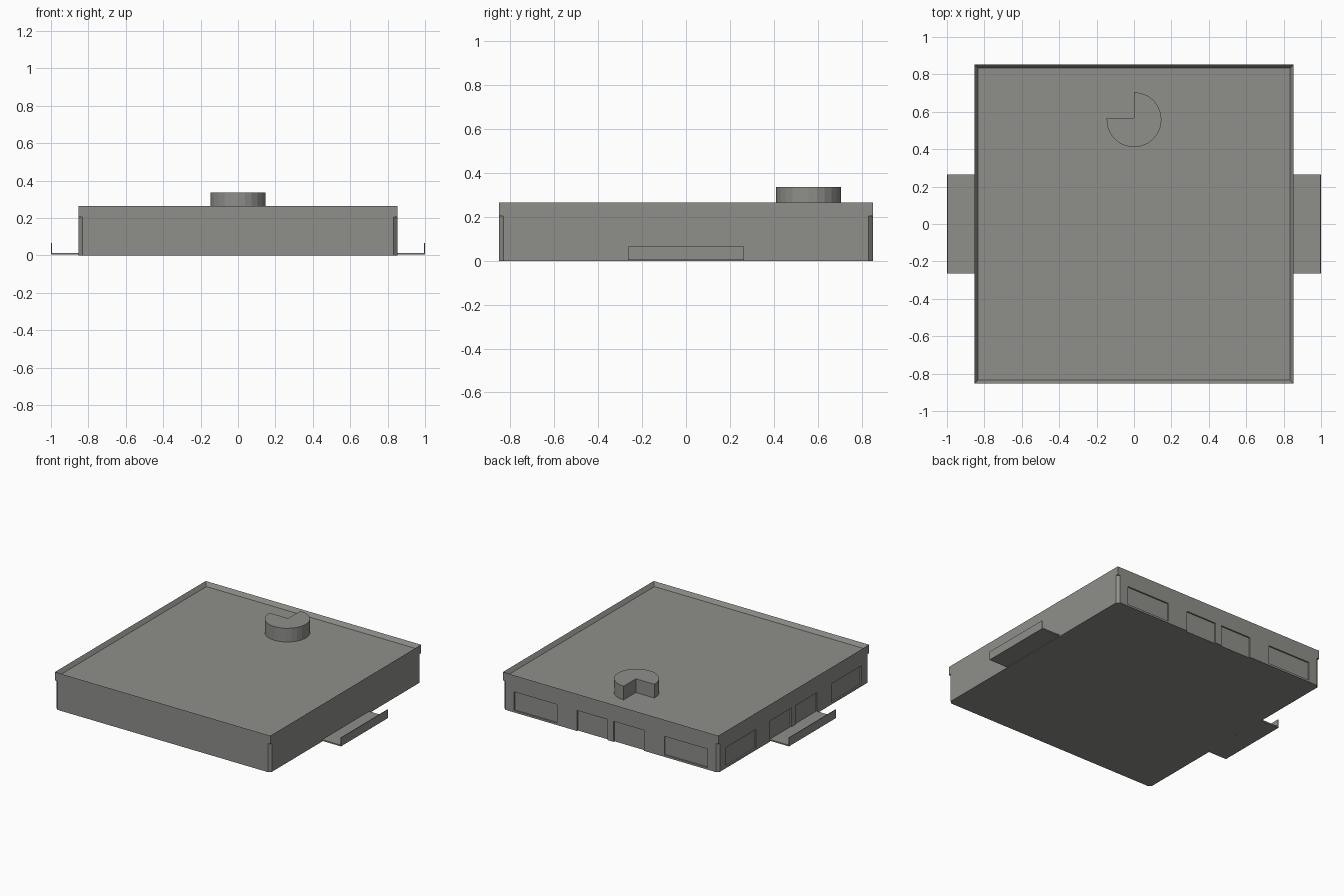
import bpy, bmesh, math
from mathutils import Matrix, Vector

if "Cube" in bpy.data.objects:
    bpy.data.objects.remove(bpy.data.objects["Cube"])

W = 0.852      # half width of the building
H = 0.265      # parapet height

mat = bpy.data.materials.new("warm_grey")
mat.diffuse_color = (0.272, 0.276, 0.254, 1)
mat.use_nodes = True
mat.node_tree.nodes["Principled BSDF"].inputs["Base Color"].default_value = mat.diffuse_color


def finish(bm, name):
    bmesh.ops.recalc_face_normals(bm, faces=bm.faces)
    me = bpy.data.meshes.new(name)
    bm.to_mesh(me)
    bm.free()
    me.materials.append(mat)
    ob = bpy.data.objects.new(name, me)
    bpy.context.collection.objects.link(ob)
    return ob


def box(bm, lo, hi, turn=0.0):
    """Axis-aligned box from lo to hi, optionally turned about its own z axis."""
    lo, hi = Vector(lo), Vector(hi)
    m = (Matrix.Translation((lo + hi) / 2) @ Matrix.Rotation(turn, 4, 'Z')
         @ Matrix.Diagonal((*(hi - lo), 1)))
    bmesh.ops.create_cube(bm, size=1, matrix=m)


# Building: a block with a parapet rim around a sunken roof
bm = bmesh.new()
box(bm, (-W, -W, 0), (W, W, H))
bm.faces.ensure_lookup_table()
roof = max(bm.faces, key=lambda f: f.calc_center_median().z)
bmesh.ops.inset_region(bm, faces=[roof], thickness=0.026)
for v in roof.verts:
    v.co.z -= 0.028
building = finish(bm, "building")

# Cutters: shallow windows and doors on the back and left walls
bm = bmesh.new()
depth = 0.01
for s in (-1, 1):
    for a, b, z0 in ((0.025, 0.265, -0.03), (0.425, 0.765, 0.014)):
        a, b = sorted((s * a, s * b))
        box(bm, (a, W - depth, z0), (b, W + 0.05, 0.147))
        box(bm, (-W - 0.05, a, z0), (-W + depth, b, 0.147))
# Cutters: small chamfer on each corner below the parapet
for sx in (-1, 1):
    for sy in (-1, 1):
        off = W + (0.05 - 0.014) * math.sqrt(0.5)
        box(bm, (sx * off - 0.05, sy * off - 0.05, -0.05),
            (sx * off + 0.05, sy * off + 0.05, 0.205), math.pi / 4)
cutter = finish(bm, "wall_cutters")

mod = building.modifiers.new("recesses", 'BOOLEAN')
mod.operation = 'DIFFERENCE'
mod.solver = 'EXACT'
mod.object = cutter
bpy.context.view_layer.update()
deps = bpy.context.evaluated_depsgraph_get()
building.data = bpy.data.meshes.new_from_object(building.evaluated_get(deps))
building.modifiers.clear()
bpy.data.objects.remove(cutter)

# Side trays: thin floor with an upturned outer lip
for s, side in ((-1, "left"), (1, "right")):
    bm = bmesh.new()
    prof = [(W - 0.006, 0.004), (1, 0.004), (1, 0.065),
            (0.995, 0.065), (0.995, 0.013), (W - 0.006, 0.013)]
    f = bm.faces.new([bm.verts.new((s * x, -0.265, z)) for x, z in prof])
    ext = bmesh.ops.extrude_face_region(bm, geom=[f])
    for v in ext["geom"]:
        if isinstance(v, bmesh.types.BMVert):
            v.co.y += 0.53
    finish(bm, side + "_tray")

# Roof drum: three quarters of a cylinder, open at the back left
bm = bmesh.new()
n, r, cy = 24, 0.147, 0.558
pts = [(-0.0, cy + 0.008)]
for i in range(n * 3 // 4 + 1):
    t = math.pi + 2 * math.pi * i / n
    pts.append((r * math.cos(t), cy + r * math.sin(t)))
pts[1] = (-r, cy + 0.008)
f = bm.faces.new([bm.verts.new((x, y, H - 0.028)) for x, y in pts])
ext = bmesh.ops.extrude_face_region(bm, geom=[f])
for v in ext["geom"]:
    if isinstance(v, bmesh.types.BMVert):
        v.co.z = 0.335
finish(bm, "roof_drum")
